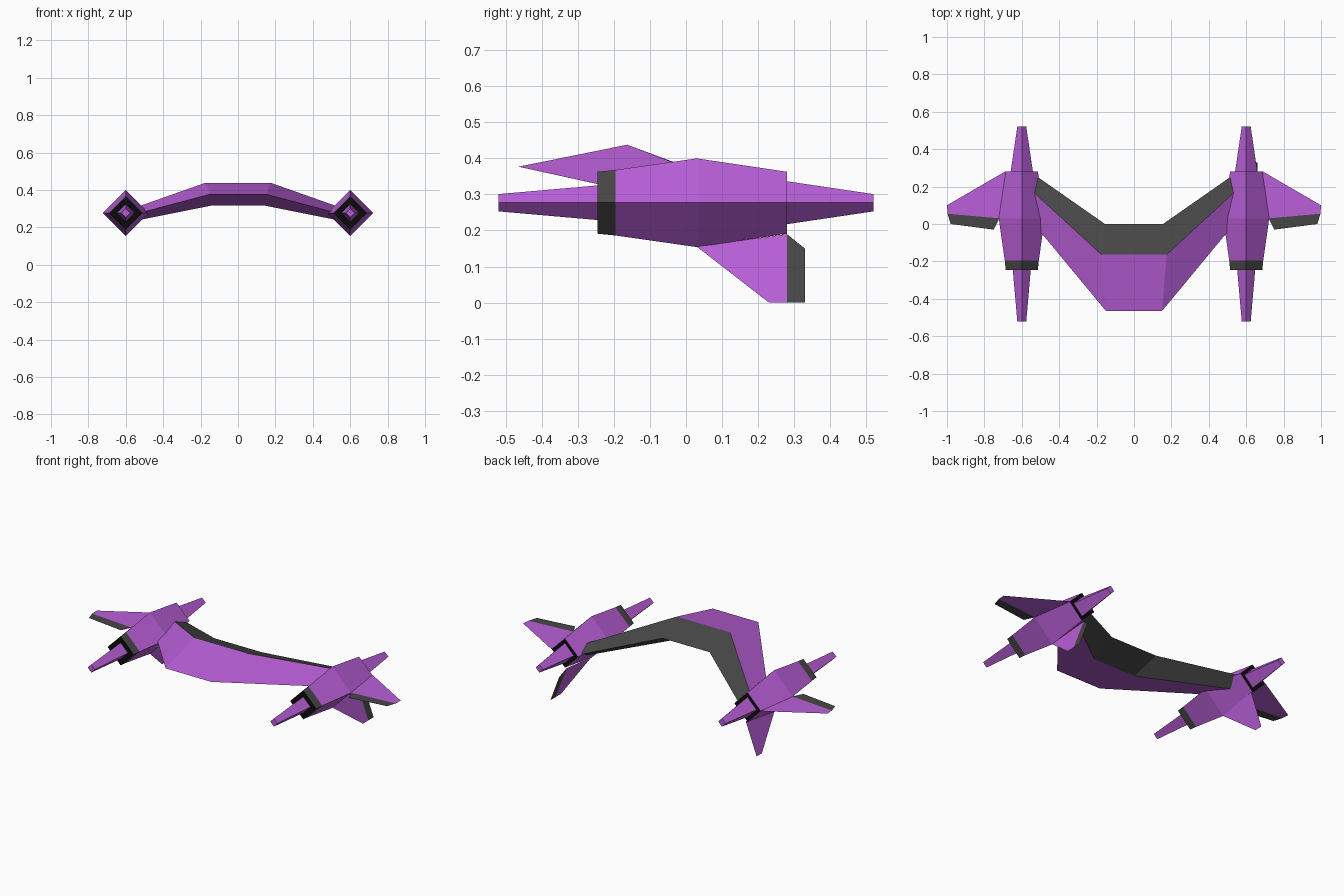
import bpy

cube = bpy.data.objects.get("Cube")
if cube:
    bpy.data.objects.remove(cube)


def make_material(name, rgb):
    mat = bpy.data.materials.new(name)
    mat.use_nodes = True
    mat.diffuse_color = (*rgb, 1)
    bsdf = next(n for n in mat.node_tree.nodes if n.type == 'BSDF_PRINCIPLED')
    bsdf.inputs["Base Color"].default_value = (*rgb, 1)
    return mat


MATERIALS = [make_material("purple hull", (0.49, 0.115, 0.69)),
             make_material("dark grey trim", (0.062, 0.062, 0.062)),
             make_material("black engine", (0.003, 0.003, 0.003))]
PURPLE, GREY, BLACK = range(3)


def build(name, verts, faces, colours):
    mesh = bpy.data.meshes.new(name)
    mesh.from_pydata(verts, [], faces)
    for mat in MATERIALS:
        mesh.materials.append(mat)
    for poly, colour in zip(mesh.polygons, colours):
        poly.material_index = colour
    obj = bpy.data.objects.new(name, mesh)
    bpy.context.collection.objects.link(obj)


def loft(name, rings, colour_rule, cap_colour):
    """Skin a row of four-cornered rings; colour_rule(segment, side)."""
    verts = [p for ring in rings for p in ring]
    faces, colours = [], []
    for s in range(len(rings) - 1):
        for k in range(4):
            a, b = s * 4 + k, s * 4 + (k + 1) % 4
            faces.append((a, b, b + 4, a + 4))
            colours.append(colour_rule(s, k))
    last = len(verts) - 4
    faces += [(3, 2, 1, 0), tuple(range(last, last + 4))]
    colours += [cap_colour] * 2
    build(name, verts, faces, colours)


POD_X, POD_Z = 0.6, 0.277


def diamond(x, y, r):
    return [(x + r, y, POD_Z), (x, y, POD_Z - r),
            (x - r, y, POD_Z), (x, y, POD_Z + r)]


def wing_ring(side, lead, top, back, bottom):
    return [(side * x, y, z) for x, y, z in (lead, top, back, bottom)]


# Bent wing: diamond section, grey along both trailing faces
inner = ((0.15, -0.465, 0.377), (0.175, -0.163, 0.438),
         (0.155, 0, 0.377), (0.14, -0.163, 0.317))
outer = ((0.535, 0, 0.275), (0.535, 0.168, 0.311),
         (0.535, 0.265, 0.275), (0.535, 0.168, 0.238))
loft("wing", [wing_ring(-1, *outer), wing_ring(-1, *inner),
              wing_ring(1, *inner), wing_ring(1, *outer)],
     lambda s, k: GREY if k in (1, 2) else PURPLE, PURPLE)

for side, label in ((1, "left"), (-1, "right")):
    x = side * POD_X

    # Engine pod with grey front collar and black ends
    loft(label + "_pod", [diamond(x, y, r) for y, r in
                          ((-0.245, 0.086), (-0.195, 0.091),
                           (0.03, 0.123), (0.28, 0.086))],
         lambda s, k: GREY if s == 0 else PURPLE, BLACK)

    # Tapered spikes out of both ends of the pod
    for part, tip, root, r in (("front", -0.52, -0.2, 0.052),
                               ("rear", 0.52, 0.25, 0.064)):
        rings = [diamond(x, tip, 0.024), diamond(x, root, r)]
        if tip > root:
            rings.reverse()
        loft(f"{label}_{part}_spike", rings, lambda s, k: PURPLE, PURPLE)

    # Flat side fin with grey front strip
    fin = [(0.65, 0.28), (0.69, 0.28), (1.0, 0.1), (0.997, 0.055),
           (0.72, 0.03), (0.65, 0.03), (0.98, 0), (0.75, -0.03)]
    build(label + "_side_fin", [(side * u, v, POD_Z) for u, v in fin],
          [(0, 5, 4, 3, 2, 1), (4, 7, 6, 3)], [PURPLE, GREY])

    # Flat lower fin, canted outward; the left one carries a grey rudder
    lower = [(0.03, 0.155), (0.23, 0), (0.28, 0), (0.28, 0.19),
             (0.33, 0), (0.33, 0.15)]
    faces = [(0, 1, 2, 3), (3, 2, 4, 5)]
    if side < 0:
        lower, faces = lower[:4], faces[:1]
    build(label + "_lower_fin",
          [(x + side * 0.06 * (1 - z / 0.16), y, z) for y, z in lower],
          faces, [PURPLE, GREY])
